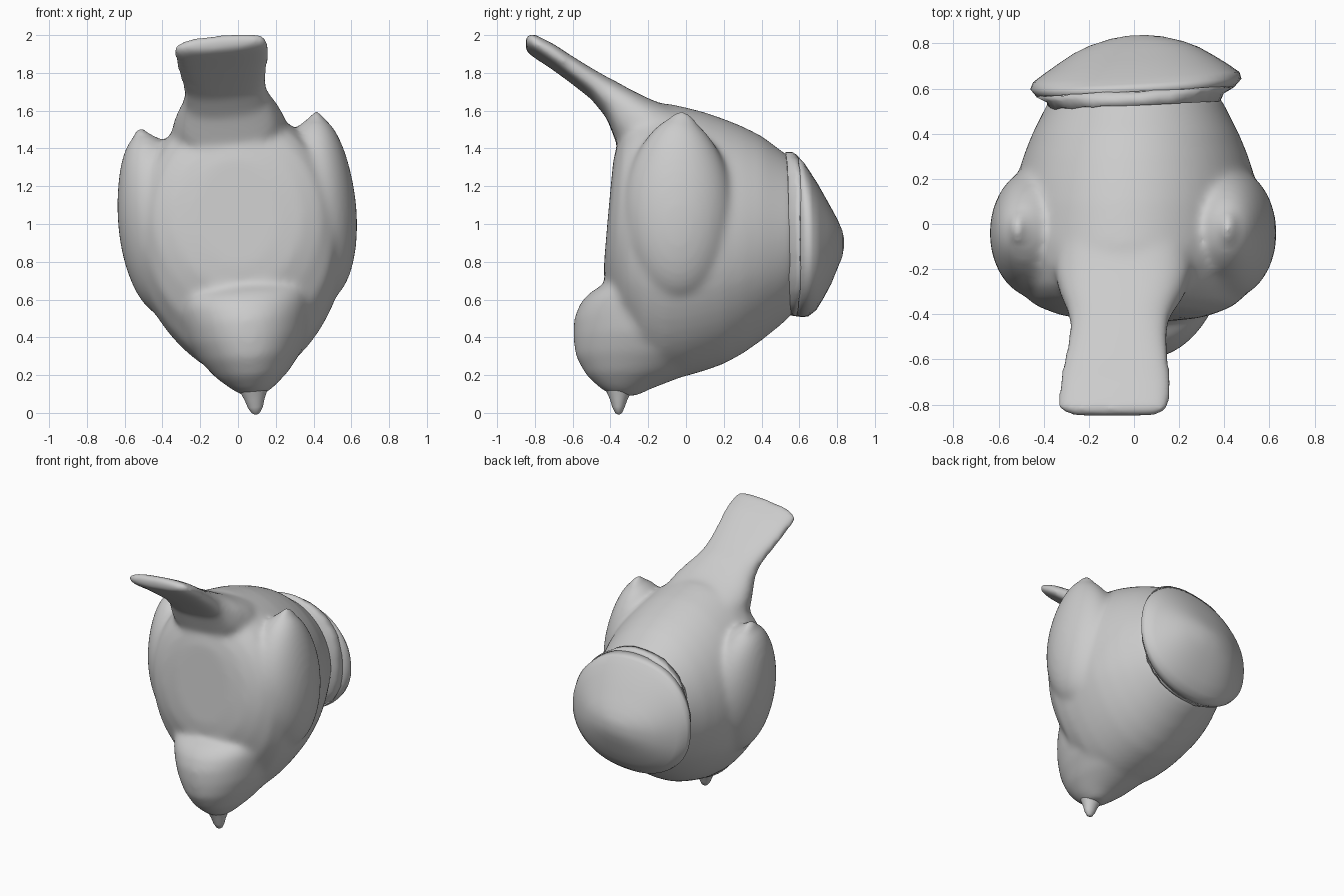
import bpy, bmesh, random
from math import sin, cos, pi
from mathutils import Vector

if "Cube" in bpy.data.objects:
    bpy.data.objects.remove(bpy.data.objects["Cube"])

random.seed(4)
LEAN = 0.095  # the whole figure leans sideways a little


def lean(p):
    return Vector((p.x - LEAN * (p.z - 1), p.y, p.z + LEAN * p.x))


def loft(bm, rows, axis, power=2.0, sides=56, jitter=0.0, skew=0.0):
    """Rows are (position, low, high, half width); axis 'y' or 'z' is the loft direction."""
    rings = []
    for pos, lo, hi, hw in rows:
        mid, half = (lo + hi) / 2, (hi - lo) / 2
        ring = []
        for i in range(sides):
            a = 2 * pi * i / sides
            c, s = cos(a), sin(a)
            u = hw * abs(c) ** (2 / power) * (1 if c >= 0 else -1)
            v = mid + half * abs(s) ** (2 / power) * (1 if s >= 0 else -1)
            p = Vector((u, pos + skew * u, v)) if axis == 'y' else Vector((u, v, pos))
            p += Vector([random.uniform(-jitter, jitter) for _ in range(3)])
            ring.append(bm.verts.new(p))
        rings.append(ring)
    for a, b in zip(rings, rings[1:]):
        for i in range(sides):
            j = (i + 1) % sides
            bm.faces.new((a[i], a[j], b[j], b[i]))
    bm.faces.new(rings[0][::-1])
    bm.faces.new(rings[-1])


def finish(bm, name):
    for v in bm.verts:
        v.co = lean(v.co)
    bmesh.ops.recalc_face_normals(bm, faces=bm.faces)
    for f in bm.faces:
        f.smooth = True
    me = bpy.data.meshes.new(name)
    bm.to_mesh(me)
    bm.free()
    ob = bpy.data.objects.new(name, me)
    bpy.context.collection.objects.link(ob)
    return ob


bm = bmesh.new()
# Torso, with a sloping chest and a slightly pinched underside
loft(bm, [(-.415, .78, 1.34, .22), (-.40, .66, 1.43, .34), (-.36, .55, 1.52, .44),
          (-.3, .38, 1.59, .5), (-.2, .22, 1.635, .535), (-.1, .18, 1.635, .55),
          (0, .195, 1.615, .55), (.1, .225, 1.59, .542),
          (.2, .26, 1.555, .525), (.3, .315, 1.515, .495), (.4, .385, 1.465, .455),
          (.5, .465, 1.39, .405), (.57, .53, 1.34, .37)], 'y')
for v in bm.verts:
    v.co.x *= 1 - .2 * max(0, .65 - v.co.z)
    if v.co.y < 0:
        v.co.y -= .09 * (1.0 - v.co.z) * min(1, -v.co.y / .4)
# Head, running back into the underside
loft(bm, [(.09, -.39, -.26, .05), (.13, -.455, -.18, .11), (.2, -.53, .0, .19),
          (.3, -.585, .22, .27), (.4, -.597, .3, .325), (.5, -.593, .3, .35),
          (.58, -.56, .2, .36), (.63, -.515, .1, .35), (.67, -.45, .0, .32)], 'z')
# Tail
loft(bm, [(-.85, 1.925, 1.985, .19), (-.82, 1.9, 2.005, .25), (-.7, 1.82, 1.945, .25),
          (-.6, 1.745, 1.88, .235), (-.5, 1.665, 1.82, .218), (-.42, 1.565, 1.775, .222),
          (-.36, 1.41, 1.745, .25), (-.3, 1.35, 1.71, .28), (-.2, 1.25, 1.66, .31),
          (-.05, 1.2, 1.6, .3), (.1, 1.2, 1.5, .25)], 'y', power=2.7)
# Wings: tapered ellipsoids with a raised pointed tip
for side in (-1, 1):
    wing = bmesh.ops.create_uvsphere(bm, u_segments=40, v_segments=28, radius=1)['verts']
    for v in wing:
        x, y, z = v.co
        t = 1 - .15 * max(z, 0) ** 2
        v.co = (side * (.425 + .205 * x + .03 * max(z, 0) ** 3), -.04 + .29 * y * t, 1.04 + .485 * z)
    tip = bmesh.ops.create_uvsphere(bm, u_segments=20, v_segments=14, radius=1)['verts']
    for v in tip:
        x, y, z = v.co
        v.co = (side * (.465 + .055 * x), -.025 + .1 * y, 1.405 + .155 * z)

body = finish(bm, "bird_body")
rm = body.modifiers.new("fuse", 'REMESH')
rm.mode = 'VOXEL'
rm.voxel_size = .016
rm.use_smooth_shade = True
sm = body.modifiers.new("soften", 'SMOOTH')
sm.factor = .5
sm.iterations = 26

# Beak
bm = bmesh.new()
loft(bm, [(-.008, -.362, -.35, .008), (.0, -.375, -.338, .022), (.03, -.39, -.325, .04),
          (.07, -.402, -.31, .052), (.11, -.42, -.29, .07), (.16, -.44, -.25, .09)], 'z', sides=28)
finish(bm, "beak")

# Domed cap on the back, with a rough undercut rim
bm = bmesh.new()
loft(bm, [(.525, .55, 1.375, .375), (.56, .52, 1.375, .39), (.585, .515, 1.36, .435)],
     'y', power=2.3, jitter=.004, skew=.05)
loft(bm, [(.585, .515, 1.36, .435), (.62, .51, 1.32, .465), (.65, .515, 1.275, .455),
          (.69, .545, 1.215, .40), (.73, .61, 1.145, .34), (.77, .685, 1.075, .275),
          (.80, .76, 1.02, .205), (.825, .82, .965, .115), (.835, .87, .925, .04)],
     'y', power=2.2, skew=.05)
finish(bm, "back_cap")
